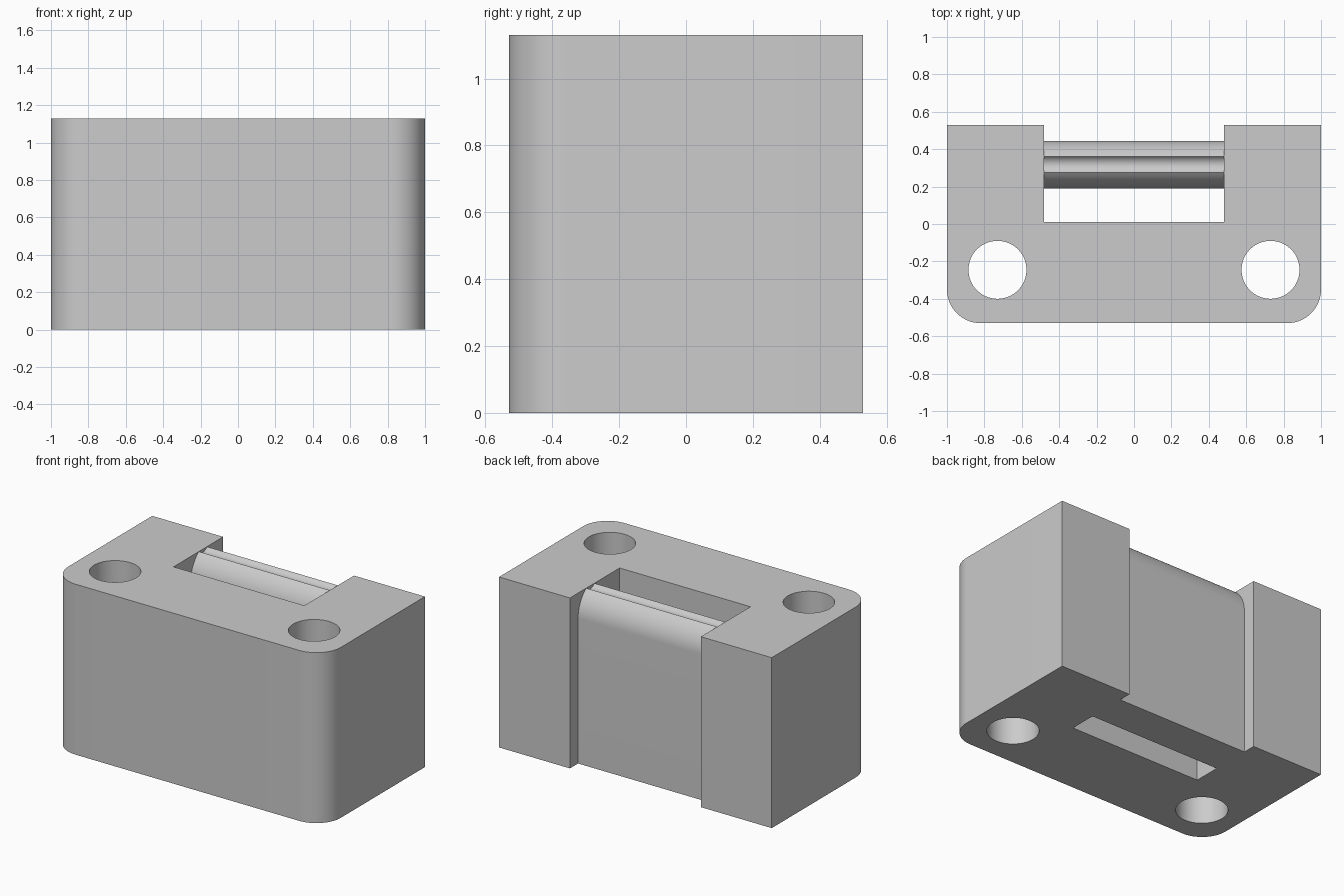
import bpy, bmesh, math
from mathutils import Matrix

if "Cube" in bpy.data.objects:
    bpy.data.objects.remove(bpy.data.objects["Cube"])

HEIGHT, DEPTH = 1.13, 0.53

grey = bpy.data.materials.new("plain_grey")
grey.use_nodes = True
colour = (0.6, 0.6, 0.6, 1)
grey.diffuse_color = colour
grey.node_tree.nodes["Principled BSDF"].inputs["Base Color"].default_value = colour


def arc(cx, cy, r, start, end, steps):
    """Points on a circular arc, angles in degrees."""
    angles = [math.radians(start + (end - start) * i / steps) for i in range(steps + 1)]
    return [(cx + r * math.cos(a), cy + r * math.sin(a)) for a in angles]


def extrude(name, points, low, high, matrix=Matrix()):
    """Prism of a flat profile between two heights, then placed by matrix."""
    bm = bmesh.new()
    face = bm.faces.new([bm.verts.new((x, y, low)) for x, y in points])
    grown = bmesh.ops.extrude_face_region(bm, geom=[face])["geom"]
    bmesh.ops.translate(bm, vec=(0, 0, high - low),
                        verts=[v for v in grown if isinstance(v, bmesh.types.BMVert)])
    bm.transform(matrix)
    bmesh.ops.recalc_face_normals(bm, faces=bm.faces)
    mesh = bpy.data.meshes.new(name)
    bm.to_mesh(mesh)
    bm.free()
    mesh.materials.append(grey)
    obj = bpy.data.objects.new(name, mesh)
    bpy.context.collection.objects.link(obj)
    return obj


def circle(cx, cy, r, steps=64):
    return arc(cx, cy, r, 0, 360, steps)[:-1]


# Block with two rounded front corners
R = 0.18
outline = [(1, DEPTH), (-1, DEPTH)]
outline += arc(-1 + R, -DEPTH + R, R, 180, 270, 16)
outline += arc(1 - R, -DEPTH + R, R, 270, 360, 16)
block = extrude("mounting_block", outline, 0, HEIGHT)

# Window around the cross bar: back recess, slot, rounded shoulders, top groove
BACK, FRONT, MID, LIP = 0.445, 0.19, 0.3175, 0.0425
SHOULDER = 0.21
tilt = math.degrees(math.acos((SHOULDER - (BACK - MID - LIP)) / SHOULDER))
base = HEIGHT - SHOULDER * math.sin(math.radians(tilt))
bar = [(BACK, -0.1)] + arc(BACK - SHOULDER, base, SHOULDER, 0, tilt, 14)
bar += arc(MID, HEIGHT + 0.03, math.hypot(LIP, 0.03),
           -math.degrees(math.atan2(0.03, LIP)),
           -180 + math.degrees(math.atan2(0.03, LIP)), 10)[1:-1]
bar += arc(FRONT + SHOULDER, base, SHOULDER, 180 - tilt, 180, 14) + [(FRONT, -0.1)]
window = bar + [(0.01, -0.1), (0.01, 1.3), (0.7, 1.3), (0.7, -0.1)]
# Profile axes (y, z, x)
along_x = Matrix(((0, 0, 1, 0), (1, 0, 0, 0), (0, 1, 0, 0), (0, 0, 0, 1)))
cutters = [extrude("window_cutter", window, -0.48, 0.48, along_x)]

# Upright through holes and blind holes in the rear lugs, on both sides
along_y = Matrix(((1, 0, 0, 0), (0, 0, 1, 0), (0, 1, 0, 0), (0, 0, 0, 1)))
for side in (-1, 1):
    cutters.append(extrude("upright_hole_cutter", circle(side * 0.73, -0.245, 0.155),
                           -0.1, 1.3))
    cutters.append(extrude("rear_hole_cutter", circle(side * 0.735, HEIGHT / 2, 0.195),
                           0.0, 0.7, along_y))

# Cut and tidy
bpy.ops.object.select_all(action="DESELECT")
block.select_set(True)
bpy.context.view_layer.objects.active = block
for cutter in cutters:
    cutter.hide_render = True
    cut = block.modifiers.new(cutter.name, "BOOLEAN")
    cut.operation = "DIFFERENCE"
    cut.solver = "EXACT"
    cut.object = cutter
    bpy.ops.object.modifier_apply(modifier=cut.name)
    bpy.data.objects.remove(cutter)
bpy.ops.object.shade_smooth_by_angle(angle=math.radians(30))
